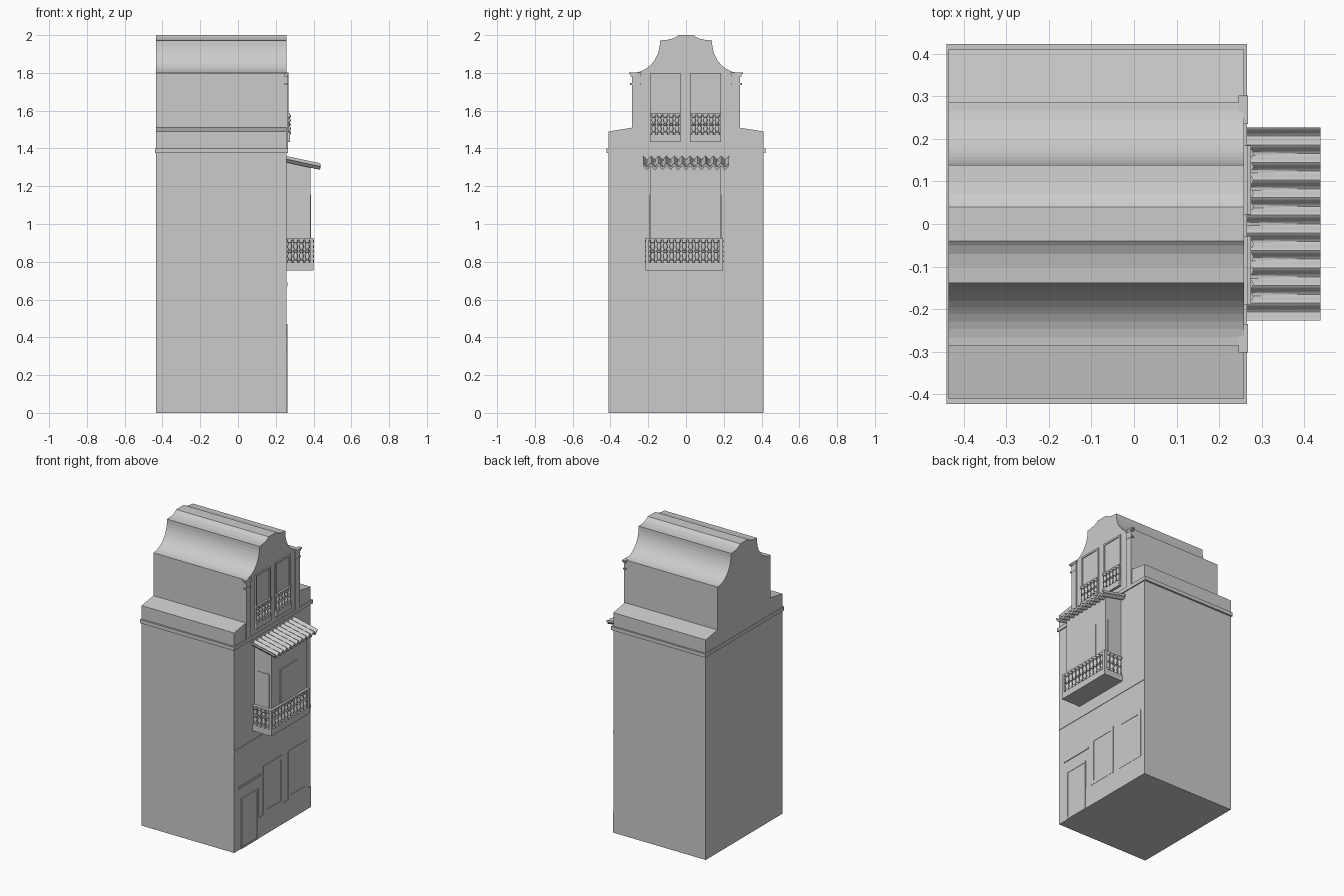
import bpy, bmesh, math

if "Cube" in bpy.data.objects:
    bpy.data.objects.remove(bpy.data.objects["Cube"])


def make(name, verts, faces, smooth=False):
    me = bpy.data.meshes.new(name)
    me.from_pydata(verts, [], faces)
    bm = bmesh.new()
    bm.from_mesh(me)
    bmesh.ops.recalc_face_normals(bm, faces=bm.faces)
    bm.to_mesh(me)
    bm.free()
    ob = bpy.data.objects.new(name, me)
    bpy.context.collection.objects.link(ob)
    if smooth:
        me.shade_smooth()
        me.set_sharp_from_angle(angle=math.radians(40))
    return ob


def box(name, x0, x1, y0, y1, z0, z1):
    v = [(x, y, z) for x in (x0, x1) for y in (y0, y1) for z in (z0, z1)]
    f = [(0, 1, 3, 2), (4, 6, 7, 5), (0, 4, 5, 1), (2, 3, 7, 6), (0, 2, 6, 4), (1, 5, 7, 3)]
    return make(name, v, f)


def prism(name, a, b):
    """Join two matching outlines into a closed solid."""
    n = len(a)
    f = [tuple(range(n)), tuple(range(n, 2 * n))]
    f += [(i, (i + 1) % n, n + (i + 1) % n, n + i) for i in range(n)]
    return make(name, a + b, f)


def frame(name, x0, x1, y0, y1, z0, z1, t):
    """Rectangular trim around an opening on the facade."""
    box(name + "_left", x0, x1, y0, y0 + t, z0, z1)
    box(name + "_right", x0, x1, y1 - t, y1, z0, z1)
    box(name + "_head", x0, x1, y0 + t, y1 - t, z1 - t, z1)
    box(name + "_foot", x0, x1, y0 + t, y1 - t, z0, z0 + t)


def baluster(name, x, y, z0, z1, r, n=10):
    prof = [(1, 0), (1, .1), (.6, .14), (.95, .3), (.5, .44), (1, .47)]
    prof += [(a, 1 - b) for a, b in reversed(prof)]
    v = [(x + r * a * math.cos(2 * math.pi * i / n), y + r * a * math.sin(2 * math.pi * i / n),
          z0 + (z1 - z0) * b) for a, b in prof for i in range(n)]
    m = len(prof)
    f = [(k * n + i, k * n + (i + 1) % n, (k + 1) * n + (i + 1) % n, (k + 1) * n + i)
         for k in range(m - 1) for i in range(n)]
    f += [tuple(range(n)), tuple(range((m - 1) * n, m * n))]
    make(name, v, f, True)


WALL, BACK = 0.258, -0.435

# House body with bell gable, extruded front to back
half = [(0.41, 0), (0.41, 1.49), (0.285, 1.51), (0.285, 1.8)]
for i in range(1, 13):
    t = math.pi / 2 * i / 12
    half.append((0.285 - 0.147 * math.sin(t), 1.965 - 0.165 * math.cos(t)))
half += [(0.138, 1.972), (0.10, 1.975), (0.07, 1.982), (0.05, 1.992), (0.04, 2.0)]
outline = half + [(-y, z) for y, z in reversed(half)]
prism("house_body", [(BACK, y, z) for y, z in outline], [(WALL, y, z) for y, z in outline])

# Cornice
box("cornice", -0.44, 0.265, -0.422, 0.422, 1.375, 1.40)

# Gable pilasters, caps and side knobs
for s, side in ((-1, "left"), (1, "right")):
    def ys(a, b):
        return sorted((s * a, s * b))
    box("pilaster_" + side, 0.25, 0.264, *ys(0.24, 0.286), 1.40, 1.79)
    box("pilaster_cap_" + side, 0.245, 0.268, *ys(0.235, 0.302), 1.793, 1.802)
    box("pilaster_cap_step_" + side, 0.247, 0.266, *ys(0.238, 0.294), 1.782, 1.793)
    box("pilaster_knob_" + side, 0.247, 0.266, *ys(0.238, 0.296), 1.737, 1.746)

# Gable windows with shallow balustrades
for y0, side in ((-0.19, "left"), (0.022, "right")):
    y1 = y0 + 0.162
    n = "gable_window_" + side
    box(n + "_pane", 0.25, 0.262, y0, y1, 1.435, 1.80)
    frame(n, 0.25, 0.267, y0, y1, 1.435, 1.80, 0.012)
    box(n + "_base", 0.26, 0.275, y0, y1, 1.435, 1.475)
    box(n + "_rail", 0.26, 0.275, y0, y1, 1.578, 1.588)
    for k in range(5):
        baluster(f"{n}_baluster_{k}", 0.268, y0 + 0.019 + 0.031 * k, 1.475, 1.578, 0.0125)

# Bay with lean-to top
side = [(0.25, 0.76), (0.383, 0.76), (0.383, 1.315), (0.25, 1.345)]
prism("bay", [(x, -0.19, z) for x, z in side], [(x, 0.185, z) for x, z in side])
box("bay_front_window", 0.38, 0.387, -0.095, 0.09, 0.92, 1.155)
box("bay_side_windows", 0.275, 0.368, -0.193, 0.188, 0.92, 1.155)

# Bay balcony
box("balcony_base", 0.25, 0.40, -0.215, 0.195, 0.753, 0.795)
box("balcony_rail_front", 0.38, 0.40, -0.215, 0.195, 0.915, 0.925)
for y0, nm in ((-0.215, "left"), (0.173, "right")):
    box("balcony_rail_" + nm, 0.25, 0.38, y0, y0 + 0.022, 0.915, 0.925)
    yp = -0.215 if nm == "left" else 0.175
    box("balcony_post_" + nm, 0.382, 0.40, yp, yp + 0.02, 0.795, 0.915)
    yc = -0.205 if nm == "left" else 0.187
    for k in range(4):
        baluster(f"balcony_{nm}_baluster_{k}", 0.274 + 0.031 * k, yc, 0.795, 0.915, 0.013)
for k in range(11):
    baluster(f"balcony_front_baluster_{k}", 0.39, -0.176 + 0.0335 * k, 0.795, 0.915, 0.0135)

# Corrugated awning roof
N = 11 * 10
wave = [(-0.227 + 0.454 * i / N, 0.009 * math.cos(2 * math.pi * i / 10)) for i in range(N + 1)]


def awning_end(x, z, dx):
    top = [(x, y, z + w) for y, w in wave]
    return top + [(x - dx, y, z + w - 0.016) for y, w in reversed(wave)]


a, b = awning_end(0.25, 1.352, 0.0), awning_end(0.438, 1.312, 0.004)
M = 2 * (N + 1)
faces = [(i, (i + 1) % M, M + (i + 1) % M, M + i) for i in range(M)]
for o in (0, M):
    faces += [(o + i, o + i + 1, o + M - 2 - i, o + M - 1 - i) for i in range(N)]
make("awning_roof", a + b, faces, True)

# Ground floor: string course, door, canopy band, windows and sill
box("string_course", 0.25, 0.261, -0.41, 0.41, 0.67, 0.69)
frame("door_frame", 0.25, 0.263, -0.335, -0.155, 0.0, 0.34, 0.012)
box("door_panel", 0.25, 0.2605, -0.323, -0.167, 0.0, 0.328)
box("door_canopy", 0.25, 0.263, -0.36, -0.13, 0.415, 0.43)
for y0, nm in ((-0.10, "middle"), (0.165, "right")):
    frame("shop_window_" + nm, 0.25, 0.262, y0, y0 + 0.21, 0.14, 0.47, 0.025)
    box("shop_pane_" + nm, 0.25, 0.2595, y0 + 0.025, y0 + 0.185, 0.165, 0.445)
box("plinth", 0.25, 0.2605, -0.155, 0.41, 0.0, 0.14)
